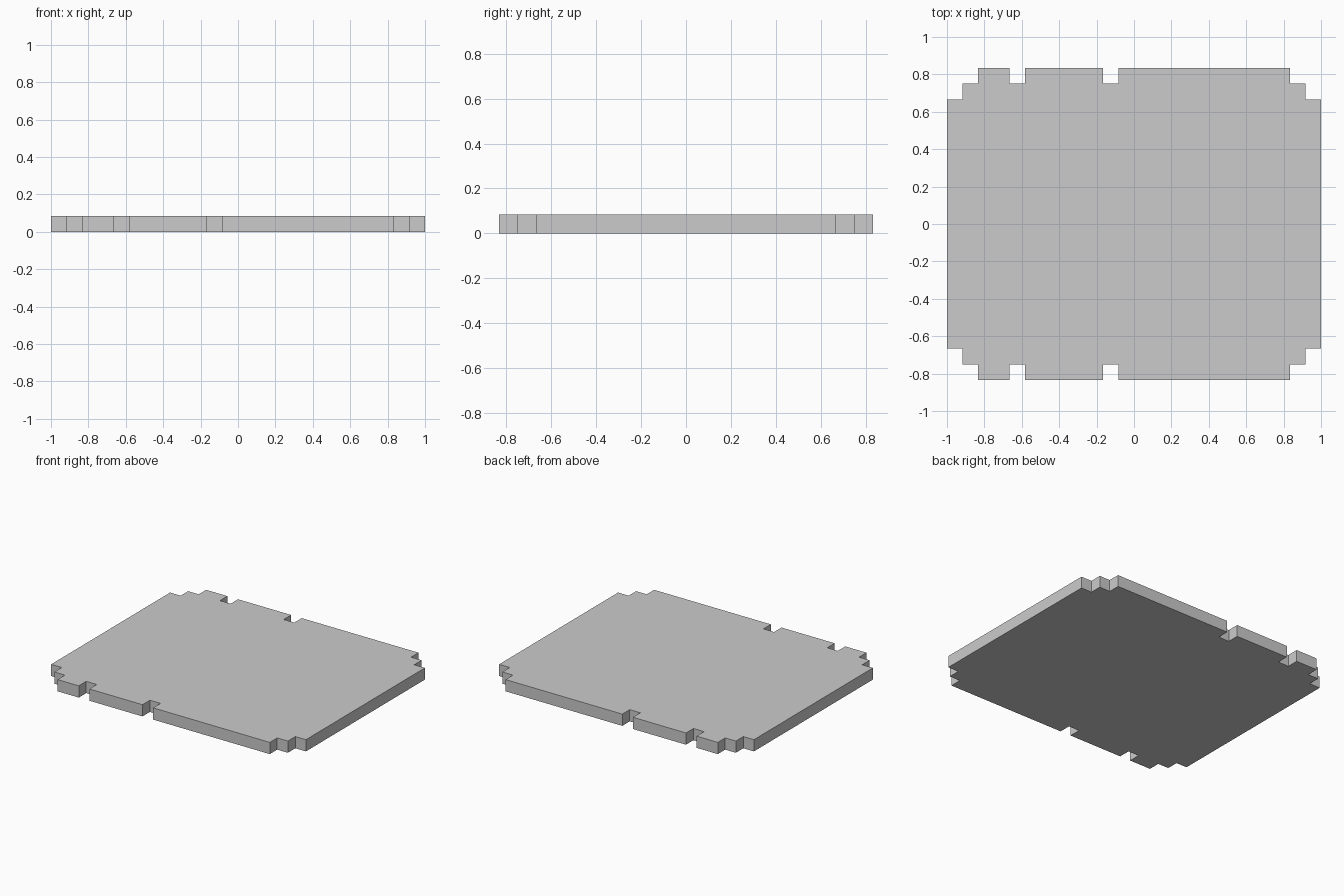
import bpy, bmesh

if "Cube" in bpy.data.objects:
    bpy.data.objects.remove(bpy.data.objects["Cube"])

U = 1 / 12  # one grid unit of the stepped outline

# Half-depth of each strip along x: (x end, half depth), starting at x = -12
strips = [(-11, 8), (-10, 9), (-8, 10), (-7, 9), (-2, 10),
          (-1, 9), (10, 10), (11, 9), (12, 8)]

# Back edge as a stair-step profile, then mirrored to make the front edge
back = []
x = -12
for x_end, depth in strips:
    back += [(x, depth), (x_end, depth)]
    x = x_end
outline = [(px, -py) for px, py in back] + back[::-1]

# Flat plate: outline face extruded upward
bm = bmesh.new()
base = bm.faces.new([bm.verts.new((px * U, py * U, 0)) for px, py in outline])
top = bmesh.ops.extrude_face_region(bm, geom=[base], use_keep_orig=True)
moved = [g for g in top["geom"] if isinstance(g, bmesh.types.BMVert)]
bmesh.ops.translate(bm, verts=moved, vec=(0, 0, U))
bmesh.ops.recalc_face_normals(bm, faces=bm.faces)

mesh = bpy.data.meshes.new("notched_plate")
bm.to_mesh(mesh)
bm.free()
plate = bpy.data.objects.new("notched_plate", mesh)
bpy.context.collection.objects.link(plate)
